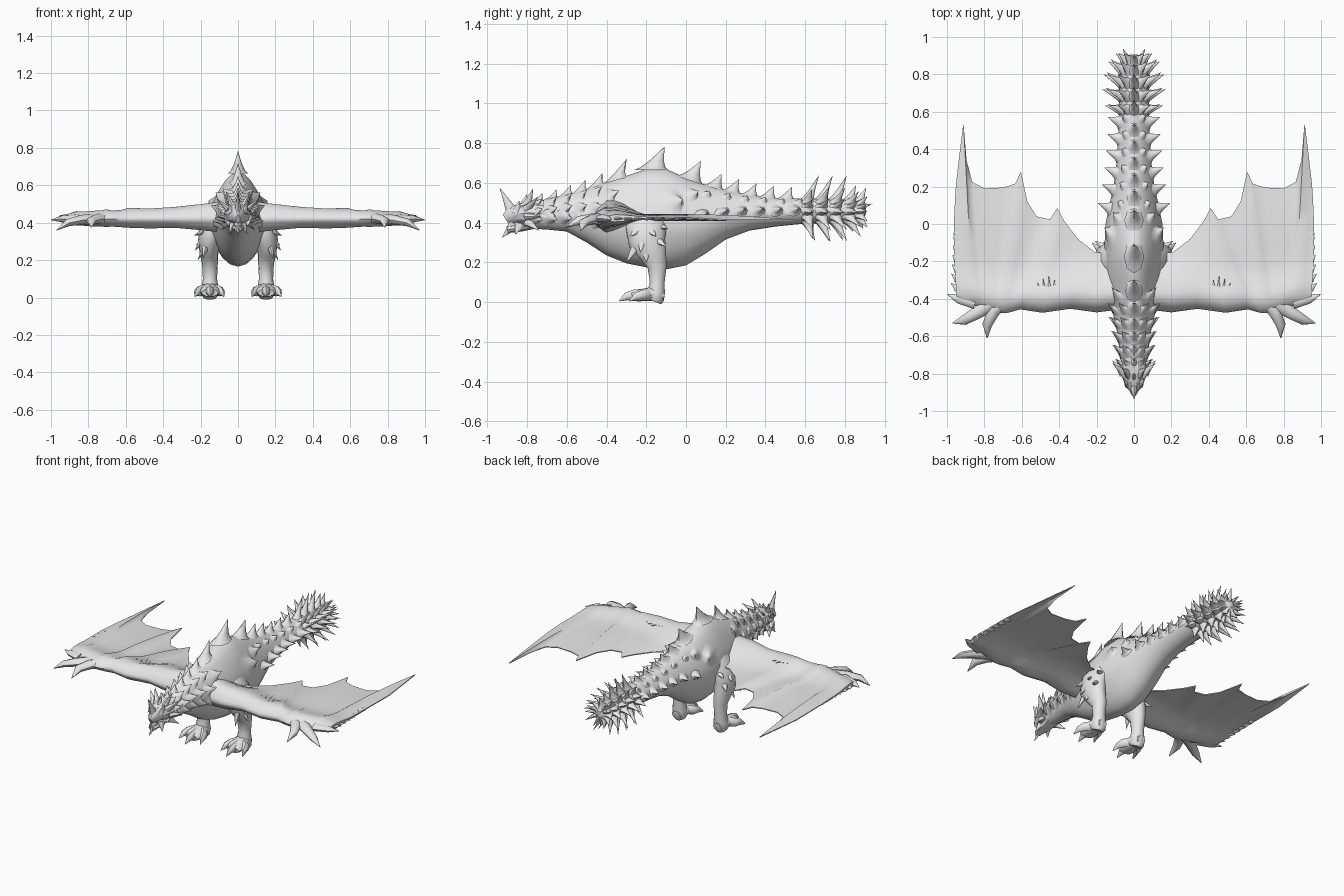
import bpy, bmesh, math
from mathutils import Vector as V

grey = bpy.data.materials.new("light grey")
grey.diffuse_color = (0.8, 0.8, 0.8, 1)


def finish(bm, name, mirror=False, angle=50):
    bmesh.ops.recalc_face_normals(bm, faces=bm.faces)
    me = bpy.data.meshes.new(name)
    bm.to_mesh(me)
    bm.free()
    me.materials.append(grey)
    me.shade_smooth()
    me.set_sharp_from_angle(angle=math.radians(angle))
    ob = bpy.data.objects.new(name, me)
    bpy.context.collection.objects.link(ob)
    if mirror:
        ob.modifiers.new("mirror", 'MIRROR')
    return ob


def skin(bm, rings):
    """Join equal rings of points into a closed skin."""
    vs = [[bm.verts.new(p) for p in r] for r in rings]
    n = len(vs[0])
    for a, b in zip(vs, vs[1:]):
        for i in range(n):
            bm.faces.new((a[i], a[(i + 1) % n], b[(i + 1) % n], b[i]))
    bm.faces.new(vs[0])
    bm.faces.new(vs[-1])


def oval(c, u, v, sides):
    return [c + u * math.cos(k * math.tau / sides) + v * math.sin(k * math.tau / sides)
            for k in range(sides)]


def tube(bm, path, sides=10):
    """Path rows: x, y, z, radius across, radius along the second axis."""
    pts = [V(p[:3]) for p in path]
    rings = []
    for i, p in enumerate(path):
        t = (pts[min(i + 1, len(pts) - 1)] - pts[max(i - 1, 0)]).normalized()
        ref = V((0, 0, 1)) if abs(t.z) < 0.75 else V((0, -1, 0))
        u = t.cross(ref).normalized()
        rings.append(oval(pts[i], u * p[3], u.cross(t) * p[4], sides))
    skin(bm, rings)


def horn(bm, base, tip, u, v, rows=((0, 1), (0.25, 0.68), (0.6, 0.36), (1, 0.02)), sides=8):
    """Horn whose foot is the oval spanned by u and v."""
    skin(bm, [oval(base.lerp(tip, f), u * s, v * s, sides) for f, s in rows])


def spike(bm, base, tip, ra, rb, long_axis=(0, 1, 0)):
    base, tip = V(base), V(tip)
    d = (tip - base).normalized()
    v = d.cross(V(long_axis)).normalized()
    horn(bm, base - d * 0.01, tip, v.cross(d) * ra, v * rb)


# Body profile: y, top z, bottom z, half width
BODY = [(-0.78, .50, .37, .06), (-0.70, .515, .365, .075), (-0.60, .54, .355, .085),
        (-0.50, .57, .30, .108), (-0.40, .605, .235, .132), (-0.30, .635, .195, .147),
        (-0.20, .67, .175, .157), (-0.10, .67, .165, .157), (0.0, .625, .185, .152),
        (0.10, .59, .245, .132), (0.20, .565, .315, .11), (0.32, .54, .36, .094),
        (0.45, .525, .38, .085), (0.60, .52, .395, .08), (0.72, .52, .395, .08),
        (0.82, .515, .40, .07), (0.88, .50, .42, .045), (0.905, .48, .44, .02)]


def surface(y, a):
    """Body surface point; angle a in degrees from straight up."""
    a = math.radians(a)
    for p, q in zip(BODY, BODY[1:]):
        if y <= q[0]:
            break
    f = (y - p[0]) / (q[0] - p[0])
    top, low, w = (p[i] + (q[i] - p[i]) * f for i in (1, 2, 3))
    c = math.cos(a)
    return V((w * math.sin(a) * (1 - 0.3 * max(0, c) - 0.12 * max(0, -c)), y,
              (top + low) / 2 + (top - low) / 2 * c))


def body_spike(bm, y, a, length, lean, ra, rb):
    """Spike flaring softly into the skin: ra along the spine, rb around it."""
    r = math.radians(a)
    t = (surface(y, a + 3) - surface(y, a - 3)).normalized()
    u = (surface(y + .015, a) - surface(y - .015, a)).normalized()
    p = surface(y, a)
    n = t.cross(u).normalized()
    if n.dot(V((math.sin(r), 0, math.cos(r)))) < 0:
        n = -n
    tip = p + V((math.sin(r), lean, math.cos(r))).normalized() * length
    horn(bm, p - n * 0.006, tip, u * ra, t * rb,
         ((0, 1.35), (.13, .95), (.38, .6), (.68, .3), (1, .02)))


# Body, neck and tail in one skin
bm = bmesh.new()
skin(bm, [[surface(b[0], k * 18) for k in range(20)] for b in BODY])
finish(bm, "body")

# Back ridge: y of base, length, foot length
bm = bmesh.new()
for y, l, w in ((-.36, .12, .05), (-.175, .13, .065), (.02, .105, .055), (-.46, .075, .042),
                (-.54, .065, .036), (-.61, .06, .034), (-.68, .055, .032), (-.75, .05, .03),
                (.14, .075, .042), (.23, .07, .038), (.32, .065, .036), (.41, .065, .036),
                (.50, .065, .036)):
    body_spike(bm, y, 0, l, 0.6, w, min(w * 0.7, .04))
finish(bm, "back_ridge")

# Neck collars, overlapping rows of broad scales
bm = bmesh.new()
for i in range(5):
    y = -.77 + i * .075
    for a in (38, 72, 102):
        for s in (-1, 1):
            body_spike(bm, y, a * s, .065, 1.1, .032, .034)
finish(bm, "neck_scales")

# Shoulder and flank plates
bm = bmesh.new()
for y, a, l, w in ((-.41, 52, .085, .05), (-.40, 80, .07, .045), (-.07, 68, .06, .06),
                   (.02, 50, .05, .04)):
    body_spike(bm, y, a, l, 1.6, w, w)
finish(bm, "flank_plates", True)

# Tail side spikes and spiked tail club
bm = bmesh.new()
for y in (.08, .18, .27, .36, .45, .54):
    body_spike(bm, y, 82, .07, .5, .035, .026)
    body_spike(bm, y + .02, 44, .032, .8, .03, .024)
for i, y in enumerate((.61, .68, .75, .82, .87)):
    for a in (38, 66, 93, 124, 155):
        l = (.08, .1, .1, .085, .065)[i] * (1.2 if a > 120 and i < 4 else 1)
        body_spike(bm, y, a, l, .3 + .14 * i, .028, .018)
body_spike(bm, .875, 60, .07, 2.2, .022, .018)
finish(bm, "tail_spikes", True)
bm = bmesh.new()
for y in (.61, .68, .75, .82, .87):
    body_spike(bm, y, 0, .13 if y < .8 else .08, .5, .028, .022)
    body_spike(bm, y, 180, .095 if y < .8 else .05, .45, .027, .02)
finish(bm, "tail_club_ridge")

# Head: skull wedge with beak and jaw
bm = bmesh.new()
tube(bm, [(0, -.72, .445, .07, .07), (0, -.79, .45, .075, .066), (0, -.84, .445, .055, .05),
          (0, -.885, .435, .03, .042), (0, -.91, .42, .012, .024)], 10)
tube(bm, [(0, -.76, .395, .05, .025), (0, -.83, .375, .04, .02), (0, -.9, .365, .018, .018)], 8)
finish(bm, "head", angle=30)
bm = bmesh.new()
spike(bm, (0, -.875, .455), (0, -.938, .575), .035, .024)
spike(bm, (0, -.87, .385), (0, -.925, .325), .035, .02)
spike(bm, (0, -.82, .48), (0, -.80, .545), .03, .02)
finish(bm, "nose_and_chin_horns")
bm = bmesh.new()
for b, t in (((.05, -.80, .47), (.115, -.745, .53)), ((.03, -.80, .49), (.065, -.77, .57)),
             ((.06, -.79, .43), (.115, -.73, .43)), ((.05, -.79, .40), (.09, -.74, .36)),
             ((.035, -.85, .46), (.055, -.84, .51)), ((.03, -.84, .38), (.05, -.86, .34))):
    spike(bm, b, t, .03, .022)
finish(bm, "head_horns", True)

# Wing columns: front edge x, rear edge x and y, arm half thickness
WING = [(.08, .10, -.16, .08), (.20, .21, -.15, .066), (.34, .30, -.08, .053), (.49, .375, .02, .05),
        (.61, .41, .085, .046), (.64, .45, .025, .044), (.66, .52, .04, .042), (.685, .57, .12, .04),
        (.715, .605, .28, .04), (.735, .635, .215, .04), (.755, .70, .195, .04), (.78, .80, .19, .038),
        (.805, .865, .225, .036), (.83, .895, .34, .034), (.86, .912, .54, .03), (.90, .93, .40, .024),
        (.945, .952, .21, .015)]
FINGERS = (4, 8, 14)


def wing_ring(i):
    """Teardrop section: thick arm in front, thin membrane behind, ridge on fingers."""
    a, x, y, thick = WING[i]
    y0 = -.465 + max(0, a - .8) * .4 - .012 * math.cos(a * 27)
    chord = y - y0
    fade = .24 if i < 3 else .18
    ds = [.008, .025, .06, .10, .14, .19, .25]
    ds += [.25 + (chord - .25) * f for f in (.2, .4, .6, .8, 1)]
    top, low = [], []
    for d in ds:
        f = d / chord
        arm = math.sin(d / .06 * math.pi / 2) if d < .06 else \
            .5 + .5 * math.cos(math.pi * min(1, (d - .06) / fade))
        t = .003 + thick * arm
        if i in FINGERS:
            t += .007 * min(1, d / .1) * (1 - f)
        arch = (.02 if i in FINGERS or i < 3 else .009) * math.sin(math.pi * f)
        z = .42 - .008 * f + arch
        px = a + (x - a) * f + (.015 * math.sin(math.pi * f) if i > 14 else 0)
        top.append(V((px, y0 + d, z + t)))
        low.append(V((px, y0 + d, z - t)))
    return [V((a, y0, .42))] + top + low[::-1]


bm = bmesh.new()
skin(bm, [wing_ring(i) for i in range(len(WING))])
finish(bm, "wing", True, 60)

# Wing hand claws
bm = bmesh.new()
for path in ([(.70, -.41, .42, .04, .03), (.75, -.465, .42, .034, .028), (.785, -.54, .41, .026, .022),
              (.785, -.61, .375, .002, .002)],
             [(.76, -.42, .42, .045, .03), (.84, -.475, .415, .034, .026), (.91, -.515, .40, .026, .02),
              (.97, -.53, .36, .002, .002)],
             [(.85, -.42, .42, .035, .024), (.94, -.40, .42, .024, .018), (.998, -.375, .415, .002, .002)]):
    tube(bm, path, 8)
finish(bm, "wing_claws", True)

# Small spikes along the outer wing edge and the arm tuft
bm = bmesh.new()
for k in range(7):
    y = -.34 + k * .05
    spike(bm, (.95, y, .42), (.98 - .003 * k, y + .025, .42), .022, .01)
for k in range(5):
    h = .07 - .02 * abs(k - 2)
    spike(bm, (.40 + k * .026, -.35, .452), (.395 + k * .03, -.345 + h, .468), .006, .012, (0, 0, 1))
finish(bm, "wing_spikes", True)

# Legs: thigh, shin and foot
bm = bmesh.new()
tube(bm, [(.09, -.19, .44, .06, .09), (.135, -.20, .37, .07, .105), (.155, -.195, .30, .06, .095),
          (.155, -.165, .24, .05, .07), (.15, -.145, .18, .042, .05), (.15, -.145, .10, .038, .038),
          (.15, -.15, .05, .046, .045), (.15, -.155, .015, .046, .046), (.15, -.16, .002, .036, .038)], 14)
tube(bm, [(.15, -.11, .03, .03, .026), (.15, -.17, .042, .05, .038), (.15, -.24, .032, .055, .03),
          (.15, -.27, .025, .045, .022)], 10)
finish(bm, "leg", True)

# Toes with claws
bm = bmesh.new()
for dx, y in ((-.065, -.285), (0, -.335), (.07, -.285)):
    tube(bm, [(.15 + dx * .4, -.19, .04, .024, .03), (.15 + dx * .8, y + .07, .034, .024, .028),
              (.15 + dx, y + .035, .028, .015, .02), (.15 + dx * 1.15, y, .006, .002, .003)], 8)
finish(bm, "toes", True)

# Thigh spikes
bm = bmesh.new()
for b, t in (((.18, -.25, .36), (.22, -.28, .33)), ((.18, -.18, .36), (.235, -.15, .33)),
             ((.19, -.22, .31), (.23, -.23, .25)), ((.18, -.14, .31), (.225, -.10, .28)),
             ((.17, -.25, .28), (.19, -.30, .20)), ((.18, -.20, .26), (.215, -.20, .20)),
             ((.15, -.13, .38), (.21, -.09, .37))):
    spike(bm, b, t, .032, .024)
finish(bm, "thigh_spikes", True)
